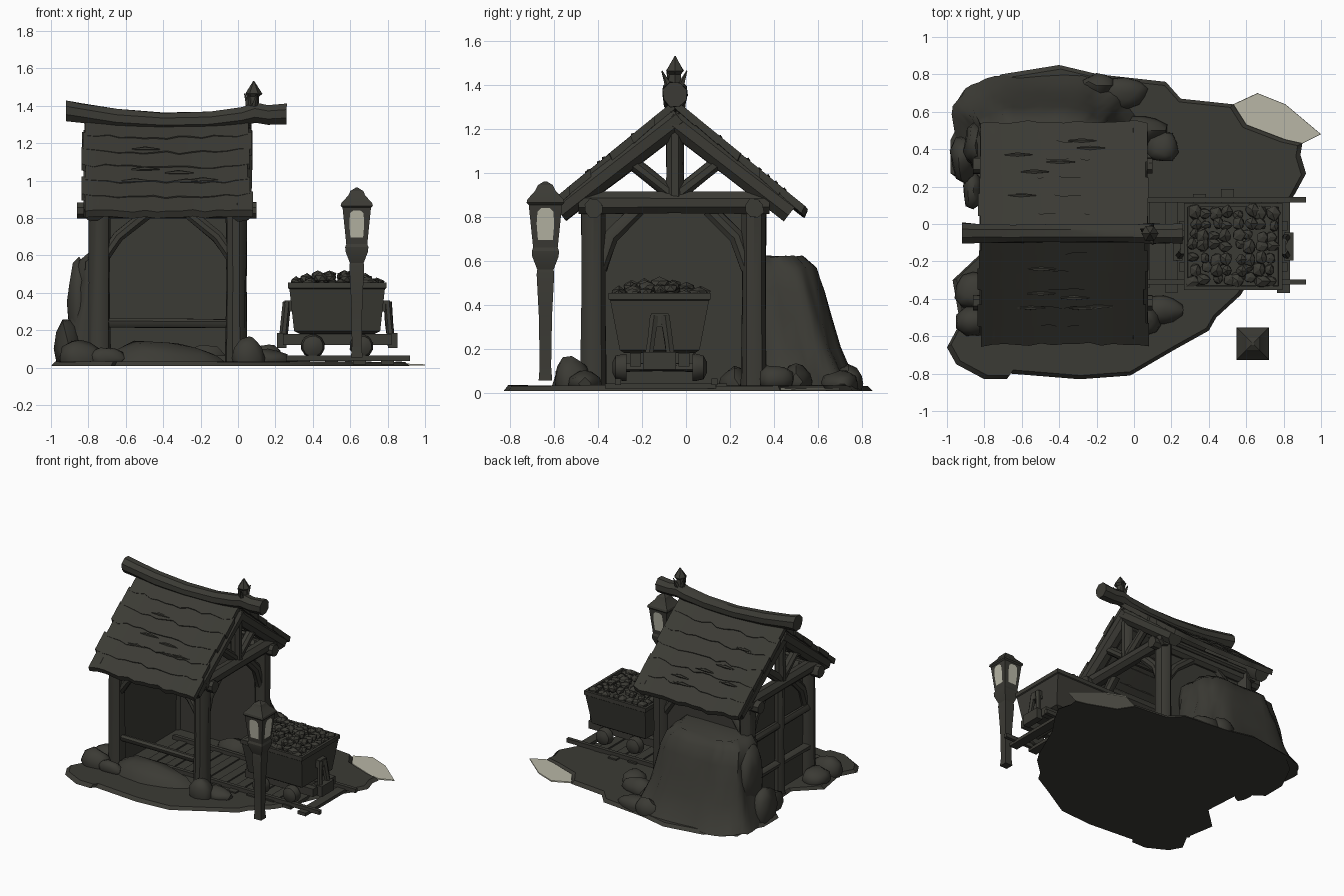
import bpy, bmesh, math, random
from mathutils import Vector as V

if "Cube" in bpy.data.objects:
    bpy.data.objects.remove(bpy.data.objects["Cube"])
random.seed(4)

def material(name, rgb):
    m = bpy.data.materials.new(name)
    m.diffuse_color = (*rgb, 1)
    m.use_nodes = True
    m.node_tree.nodes["Principled BSDF"].inputs["Base Color"].default_value = m.diffuse_color
    return m
DARK = material("dark umber", (0.044, 0.043, 0.035))
PALE = material("pale sand", (0.48, 0.47, 0.38))

def finish(name, bm, mat=DARK, angle=35, normals=True):
    if normals:
        bmesh.ops.recalc_face_normals(bm, faces=bm.faces)
    me = bpy.data.meshes.new(name)
    bm.to_mesh(me)
    bm.free()
    me.materials.append(mat)
    o = bpy.data.objects.new(name, me)
    bpy.context.collection.objects.link(o)
    bpy.context.view_layer.objects.active = o
    o.select_set(True)
    bpy.ops.object.shade_smooth_by_angle(angle=math.radians(angle))
    o.select_set(False)

def loft(bm, rings):
    vs = [[bm.verts.new(p) for p in r] for r in rings]
    n = len(vs[0])
    for a, b in zip(vs, vs[1:]):
        for i in range(n):
            bm.faces.new((a[i], a[(i + 1) % n], b[(i + 1) % n], b[i]))
    bm.faces.new(vs[0][::-1])
    bm.faces.new(vs[-1])

def beam(bm, pts, radii, n=8, jit=0.004):
    """Hand-hewn timber swept along points; radii is one value or one per point."""
    pts = [V(p) for p in pts]
    if not isinstance(radii, (list, tuple)):
        radii = [radii] * len(pts)
    if len(pts) == 2:
        pts.insert(1, (pts[0] + pts[1]) / 2)
        radii = [radii[0], (radii[0] + radii[1]) / 2 * 0.95, radii[1]]
    t = (pts[-1] - pts[0]).normalized()
    u = t.cross(V((1, 0, 0)) if abs(t.x) < 0.5 else V((0, 0, 1))).normalized()
    w = t.cross(u)
    rings = []
    for p, r in zip(pts, radii):
        ring = []
        for i in range(n):
            a = 2 * math.pi * (i + 0.5) / n
            ring.append(p + (u * math.cos(a) + w * math.sin(a)) * (r + random.uniform(-jit, jit)))
        rings.append(ring)
    loft(bm, rings)

def box(bm, c, s):
    loft(bm, [[(c[0] + i * s[0] / 2, c[1] + j * s[1] / 2, c[2] + k * s[2] / 2)
               for i, j in ((-1, -1), (1, -1), (1, 1), (-1, 1))] for k in (-1, 1)])

def rock(bm, c, s, sub=2):
    vs = bmesh.ops.create_icosphere(bm, subdivisions=sub, radius=1)['verts']
    k = random.uniform(0, 6)
    for v in vs:
        f = 1 + 0.12 * math.sin(3 * v.co.x + k) + 0.1 * math.sin(4 * v.co.y + 2 * k) + random.uniform(-.05, .05)
        v.co = V((c[0] + v.co.x * s[0] * f, c[1] + v.co.y * s[1] * f, max(0.01, c[2] + v.co.z * s[2] * f)))

def slab(bm, outline, z0, z1, inset):
    c = sum((V(p) for p in outline), V((0, 0))) / len(outline)
    loft(bm, [[(*p, z0) for p in outline],
              [(*(c + (V(p) - c) * inset), z1 + random.uniform(-.003, .003)) for p in outline]])

# thin ragged ground with the pale corner
g = bmesh.new()
slab(g, [(-.98, .45), (-.87, .67), (-.71, .8), (-.4, .85), (-.19, .8), (.17, .76), (.25, .67), (.53, .64),
         (.6, .53), (.81, .45), (.9, .43), (.89, .37), (.92, .27), (.86, .16), (.75, 0), (.62, -.3), (.57, -.38),
         (.44, -.5), (.4, -.57), (.22, -.67), (-.02, -.81), (-.29, -.83), (-.66, -.8), (-.68, -.83), (-.8, -.83),
         (-.95, -.75), (-1, -.66), (-.93, -.53), (-.97, -.3), (-.8, -.14), (-.82, .16), (-.98, .27)], 0.008, 0.032, 0.975)
finish("ground", g)
g = bmesh.new()
slab(g, [(.53, .64), (.66, .7), (.81, .64), (1, .48), (.9, .43), (.81, .45), (.6, .53)], 0.012, 0.019, 0.99)
finish("pale_ground_corner", g, PALE)

# rock hill leaning on the far wall
h = bmesh.new()
rings = []
for z, x0, x1, y1 in ((.01, -.98, .02, .81), (.08, -.95, -.03, .76), (.2, -.91, -.08, .71), (.34, -.88, -.12, .67),
                      (.46, -.86, -.14, .635), (.56, -.85, -.17, .6), (.61, -.79, -.22, .54)):
    ring = []
    for i in range(48):
        a = 2 * math.pi * i / 48
        c, s = math.cos(a), math.sin(a)
        f = 1 - 0.05 * abs(math.sin(4.5 * a + z * 2)) + 0.02 * math.sin(11 * a + 9 * z) + random.uniform(-.01, .02)
        px = math.copysign(abs(c) ** 0.65, c) * f
        py = math.copysign(abs(s) ** 0.65, s) * f
        ring.append(((x0 + x1) / 2 + px * (x1 - x0) / 2, max(.29, (y1 + .2) / 2 + py * (y1 - .2) / 2),
                     z + random.uniform(0, .015)))
    rings.append(ring)
loft(h, rings)
finish("rock_hill", h, angle=50)

# loose boulders round the posts and hill, low earth bank under the side rail
r = bmesh.new()
for c, s in (((-.84, -.52, .05), (.1, .1, .1)), ((-.7, -.55, .05), (.08, .06, .06)), ((.06, -.52, .05), (.1, .07, .11)),
             ((.16, -.46, .04), (.1, .09, .06)), ((.15, .41, .06), (.08, .08, .07)), ((.06, .5, .05), (.11, .09, .08)),
             ((-.05, .7, .04), (.14, .08, .06)), ((-.9, .35, .1), (.08, .12, .16)), ((-.86, .18, .05), (.06, .09, .1)),
             ((-.86, -.36, .05), (.09, .1, .08)), ((-.2, .74, .04), (.1, .07, .08)), ((-.38, -.48, .01), (.34, .12, .13)),
             ((-.2, .22, .03), (.14, .07, .08)), ((-.85, .42, .35), (.07, .11, .22))):
    rock(r, c, s)
finish("boulders", r, angle=45)

# timber frame: posts, ties, trusses and braces at both gables
YC, YL, YR, XF, XB = -.05, -.42, .31, -.01, -.74
t = bmesh.new()
for x in (XF, XB):
    e = 1 if x == XF else -1
    out = 0.03 * e
    for y in (YL, YR):
        beam(t, [(x, y, .02), (x, y, .45), (x, y, .88)], [.062, .055, .058], 10)
        d = 1 if y == YL else -1
        beam(t, [(x, y + d * .03, .57), (x, y + d * .08, .71), (x, y + d * .2, .83)], .035)
        beam(t, [(x - e * .03, y, .6), (x - e * .1, y, .7), (x - e * .25, y, .82)], .033)
    beam(t, [(x + out, YL - .07, .865), (x + out, YR + .07, .865)], .053)
    beam(t, [(x + out, YC, .88), (x + out, YC, 1.28)], .042)
    for s in (-1, 1):
        beam(t, [(x + out, YC + s * .02, .91), (x + out, YC + s * .25, 1.09)], .034)
        beam(t, [(x + out, YC - s * .02, 1.25), (x + out, YC + s * .27, 1.025),
                 (x + out, YC + s * .53, .825)], [.06, .058, .058])
finish("timber_frame", t)

# beams running the length of the house
t = bmesh.new()
for y in (YL, YR):
    beam(t, [(-.86, y, .84), (.1, y, .84)], .045)
for s in (-1, 1):
    for d in (.2, .4):
        beam(t, [(-.8, YC + s * d, 1.2 - d * .8), (.03, YC + s * d, 1.2 - d * .8)], .025)
beam(t, [(XB, YL, .24), (XF, YL, .235)], .026)
for z in (.25, .55):
    beam(t, [(XB - .02, YL, z), (XB - .02, YR, z)], .03)
beam(t, [(XB - .02, YC, .02), (XB - .02, YC, .85)], .04)
finish("long_beams_and_rails", t)

# wall panels
w = bmesh.new()
box(w, (-.725, YC, .43), (.03, .7, .84))
box(w, (-.375, .3, .42), (.7, .03, .82))
finish("wall_panels", w)

# roof: nearly flush ragged board courses on both slopes
ro = bmesh.new()
N = 6
for s in (-1, 1):
    for i in range(N):
        d0, d1 = .58 * i / N - .005, .58 * (i + 1) / N + .015
        x0, x1 = -.825 + random.uniform(-.015, .01), .065 + random.uniform(-.015, .015)
        rings = []
        for k in range(15):
            x = x0 + (x1 - x0) * k / 14
            sag = .02 * (2 * (x + .38) / .87) ** 2 - .012
            e = d1 + random.uniform(-.012, .012)
            za, zb = 1.325 - .82 * d0 + sag, 1.33 - .82 * e + sag * .6
            rings.append([(x, YC + s * d0, za), (x, YC + s * e, zb),
                          (x, YC + s * (e - .015), zb - .035), (x, YC + s * d0, za - .04)])
        loft(ro, rings)
finish("roof_boards", ro, angle=30)

# split slivers standing proud of the roof
sl = bmesh.new()
for s in (-1, 1):
    for i in range(6):
        d, x = random.uniform(.12, .5), random.uniform(-.7, -.15)
        z = 1.325 - .82 * d
        beam(sl, [(x, YC + s * d, z), (x + .07, YC + s * d, z + .004), (x + .15, YC + s * d, z)], [.004, .012, .003], 5, .001)
finish("roof_splinters", sl)

# sagging ridge log
rd = bmesh.new()
beam(rd, [(-.92, YC, 1.375), (-.84, YC, 1.362), (-.65, YC, 1.333), (-.4, YC, 1.315), (-.15, YC, 1.322), (.02, YC, 1.342),
          (.09, YC, 1.362), (.16, YC, 1.352), (.26, YC, 1.356)], [.06, .056, .053, .051, .051, .054, .058, .055, .058], 8)
finish("ridge_log", rd)

# spiked finial
f = bmesh.new()
beam(f, [(.08, YC, 1.39), (.08, YC, 1.45), (.085, YC, 1.465), (.085, YC, 1.532)], [.035, .03, .045, .003], 6, .002)
for dx, dy in ((-.045, .02), (.025, .045), (.02, -.05), (-.02, -.03)):
    beam(f, [(.08 + dx * .4, YC + dy * .5, 1.39), (.08 + dx, YC + dy * 1.2, 1.465)], [.02, .003], 5, .001)
finish("ridge_finial", f, angle=20)

# mine track
tr = bmesh.new()
CX, CY = .53, -.12
for y in (CY - .19, CY + .25):
    box(tr, (.14, y, .05), (1.56, .028, .03))
for i in range(10):
    box(tr, (-.55 + i * .15, CY + random.uniform(0, .05), .03), (.07, random.uniform(.46, .52), .024))
finish("rails_and_sleepers", tr)

# mine cart
c = bmesh.new()
def rect(hx, hy, z):
    return [(CX + i * hx, CY + j * hy, z) for i, j in ((-1, -1), (1, -1), (1, 1), (-1, 1))]
loft(c, [rect(.2, .16, .18), rect(.23, .182, .195), rect(.255, .225, .42), rect(.263, .232, .425), rect(.263, .232, .455),
         rect(.243, .212, .455), rect(.24, .21, .43)])
finish("cart_tub", c, angle=20)
c = bmesh.new()
for s in (-1, 1):
    box(c, (CX, CY + s * .11, .15), (.58, .05, .06))
    box(c, (CX + s * .297, CY, .145), (.05, .15, .08))
    for k in (-1, 1):
        beam(c, [(CX + s * .29, CY + k * .055, .12), (CX + s * .268, CY + k * .025, .35)], .022, 6)
    box(c, (CX + s * .262, CY, .33), (.04, .08, .06))
    beam(c, [(CX + s * .13, CY - .19, .115), (CX + s * .13, CY + .21, .115)], .02)
finish("cart_undercarriage", c)
c = bmesh.new()
for x in (CX - .13, CX + .13):
    for s in (-1, 1):
        beam(c, [(x, CY + s * .15, .115), (x, CY + s * .165, .115), (x, CY + s * .2, .115), (x, CY + s * .215, .115)],
             [.064, .064, .055, .025], 12, .001)
finish("cart_wheels", c)
o = bmesh.new()
for i in range(8):
    for j in range(7):
        x, y = -.21 + i * .06, -.18 + j * .06
        z = .44 + .055 * (1 - (x / .24) ** 2) * (1 - (y / .21) ** 2)
        q = random.uniform(.028, .044)
        rock(o, (CX + x + random.uniform(-.015, .015), CY + y + random.uniform(-.015, .015), z + random.uniform(-.012, .008)),
             (q, q, q * .75), 1)
finish("ore_pile", o, angle=15)

# lamp post with four pale panes
LX, LY = .635, -.64
lp = bmesh.new()
def square(hw, z):
    return [(LX + i * hw, LY + j * hw, z) for i, j in ((-1, -1), (1, -1), (1, 1), (-1, 1))]
loft(lp, [square(a, z) for z, a in ((.055, .031), (.12, .026), (.35, .03), (.54, .04), (.56, .037), (.62, .06), (.645, .062),
                                    (.66, .056), (.855, .076), (.865, .086), (.88, .082), (.92, .046), (.945, .034), (.962, .006))])
finish("lamp_post", lp, angle=20)
p = bmesh.new()
for i in range(4):
    a = math.pi / 2 * i
    n, u = V((math.cos(a), math.sin(a), 0)), V((-math.sin(a), math.cos(a), 0))
    p.faces.new([p.verts.new(V((LX, LY, z)) + n * (.06 + (z - .66) * .105) + u * k)
                 for k, z in ((-.034, .695), (.034, .695), (.04, .77), (.036, .825), (.02, .84), (-.02, .84), (-.036, .825), (-.04, .77))])
finish("lamp_panes", p, PALE, normals=False)
